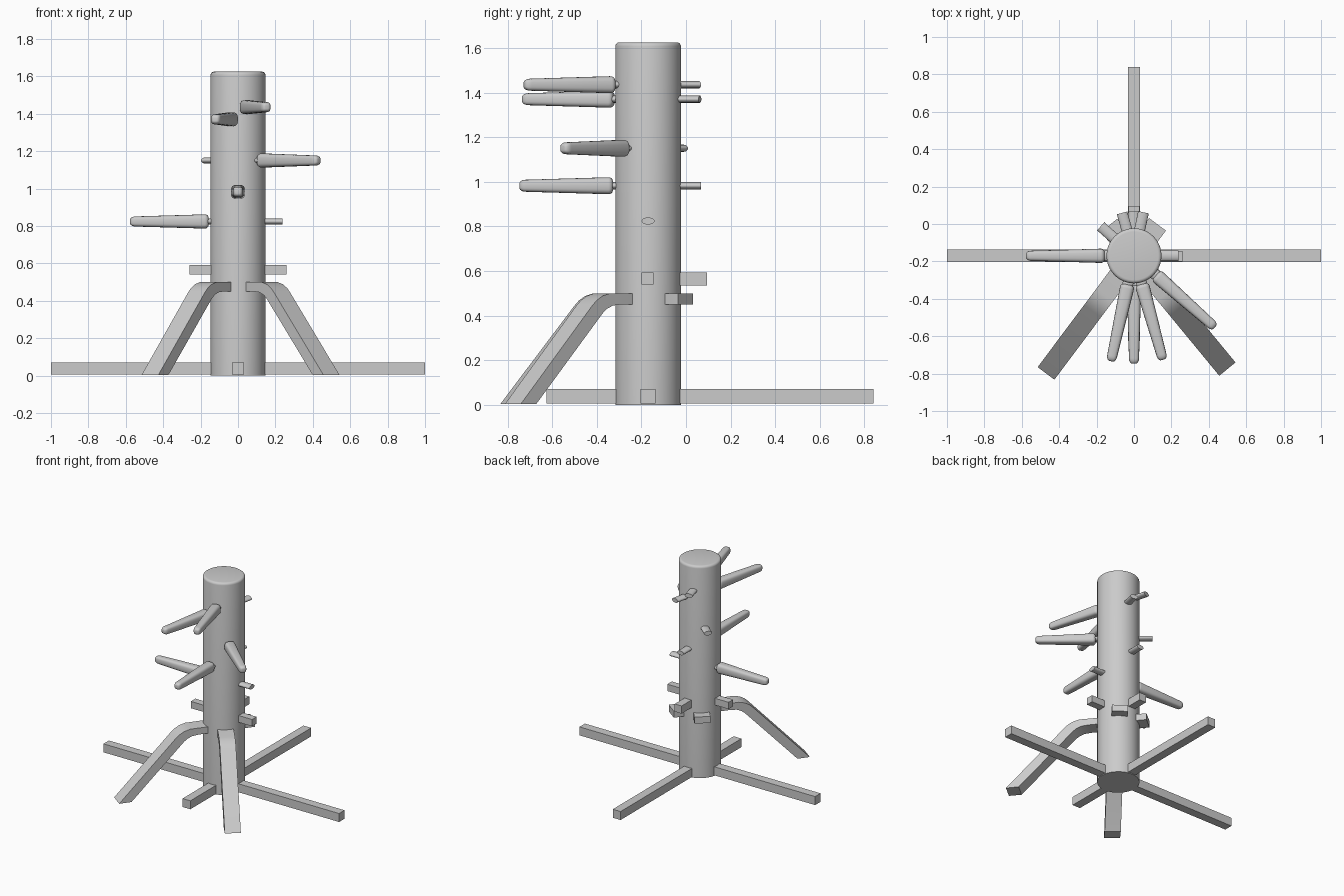
import bpy, bmesh, math
from mathutils import Matrix, Vector

old = bpy.data.objects.get("Cube")
if old:
    bpy.data.objects.remove(old)

wood = bpy.data.materials.new("plain grey")
wood.use_nodes = True
grey = (0.6, 0.6, 0.6, 1)
wood.diffuse_color = grey
wood.node_tree.nodes["Principled BSDF"].inputs["Base Color"].default_value = grey

AXIS = Vector((0, -0.17, 0))   # centre line of the trunk


def finish(name, bm, matrix=Matrix(), smooth=False):
    bmesh.ops.recalc_face_normals(bm, faces=bm.faces)
    mesh = bpy.data.meshes.new(name)
    bm.to_mesh(mesh)
    bm.free()
    mesh.materials.append(wood)
    obj = bpy.data.objects.new(name, mesh)
    bpy.context.collection.objects.link(obj)
    obj.matrix_world = matrix
    if smooth:
        bpy.ops.object.select_all(action="DESELECT")
        obj.select_set(True)
        bpy.context.view_layer.objects.active = obj
        bpy.ops.object.shade_smooth_by_angle(angle=math.radians(35))
    return obj


def box(name, low, high):
    low, high = Vector(low), Vector(high)
    bm = bmesh.new()
    bmesh.ops.create_cube(bm, size=1)
    bmesh.ops.scale(bm, vec=high - low, verts=bm.verts)
    bmesh.ops.translate(bm, vec=(low + high) / 2, verts=bm.verts)
    return finish(name, bm)


def outward(angle, z=0):
    """Local +x points away from the trunk; angle 0 is the front, positive to +x."""
    turn = Matrix.Rotation(math.radians(angle - 90), 4, "Z")
    return Matrix.Translation(AXIS + Vector((0, 0, z))) @ turn


def loft(bm, rings, power, sides=24):
    """Skin rounded sections along x; each ring is (x, half width, half height)."""
    loops = []
    for x, w, h in rings:
        loop = []
        for i in range(sides):
            a = math.tau * i / sides
            c, s = math.cos(a), math.sin(a)
            y = math.copysign(abs(c) ** power, c) * w
            z = math.copysign(abs(s) ** power, s) * h
            loop.append(bm.verts.new((x, y, z)))
        loops.append(loop)
    for a, b in zip(loops, loops[1:]):
        for i in range(sides):
            j = (i + 1) % sides
            bm.faces.new((a[i], a[j], b[j], b[i]))
    bm.faces.new(loops[0])
    bm.faces.new(loops[-1])


# Trunk with a softened top rim
bm = bmesh.new()
bmesh.ops.create_cone(bm, cap_ends=True, segments=64, radius1=0.147,
                      radius2=0.147, depth=1.625)
bmesh.ops.translate(bm, vec=(0, 0, 1.625 / 2), verts=bm.verts)
rim = [e for e in bm.edges if all(v.co.z > 1.6 for v in e.verts)]
bmesh.ops.bevel(bm, geom=rim, offset=0.018, segments=4, profile=0.5, affect="EDGES")
finish("trunk", bm, Matrix.Translation(AXIS), smooth=True)

# Floor cross
box("floor_beam_side", (-1, -0.203, 0.005), (1, -0.137, 0.07))
box("floor_beam_long", (-0.033, -0.625, 0.005), (0.033, 0.84, 0.07))

# Square pegs through the trunk
box("cross_peg_side", (-0.26, -0.2, 0.54), (0.26, -0.145, 0.592))
box("cross_peg_back", (-0.029, -0.17, 0.535), (0.029, 0.095, 0.594))

# Bent legs, with tenons that pass out of the back
LEG = [(-0.21, 0.45), (0.2, 0.45), (0.25, 0.445), (0.285, 0.43), (0.31, 0.41),
       (0.695, 0.004), (0.785, 0.004), (0.37, 0.445), (0.345, 0.468),
       (0.31, 0.488), (0.265, 0.5), (-0.21, 0.5)]
for name, angle in (("left_leg", 39.5), ("right_leg", -36.8)):
    bm = bmesh.new()
    face = bm.faces.new([bm.verts.new((r, -0.056, z)) for r, z in LEG])
    side = bmesh.ops.extrude_face_region(bm, geom=[face])
    moved = [g for g in side["geom"] if isinstance(g, bmesh.types.BMVert)]
    bmesh.ops.translate(bm, vec=(0, 0.112, 0), verts=moved)
    finish(name, bm, outward(angle), smooth=True)

# Tapered arms on flat oval tenons
START, END, ROOT, TIP, ROUND = 0.158, 0.577, 0.038, 0.027, 0.03
arm_rings = []
for k in range(7):
    a = math.pi / 2 * k / 6
    arm_rings.append((START + 0.02 * (1 - math.cos(a)), ROOT * (0.55 + 0.45 * math.sin(a))))
for k in range(7):
    a = math.pi / 2 * k / 6
    arm_rings.append((END - ROUND * (1 - math.sin(a)), TIP * (0.35 + 0.65 * math.cos(a))))

ARMS = (("upper_left_arm", 15.5, 1.435), ("upper_right_arm", -12.3, 1.37),
        ("outer_left_arm", 48.5, 1.15), ("front_arm", 0, 0.982),
        ("outer_right_arm", -90, 0.824))
for name, angle, z in ARMS:
    bm = bmesh.new()
    loft(bm, [(x, r, r) for x, r in arm_rings], power=0.65)
    loft(bm, [(-0.238, 0.029, 0.016), (START + 0.02, 0.029, 0.016)], power=1)
    finish(name, bm, outward(angle, z), smooth=True)
